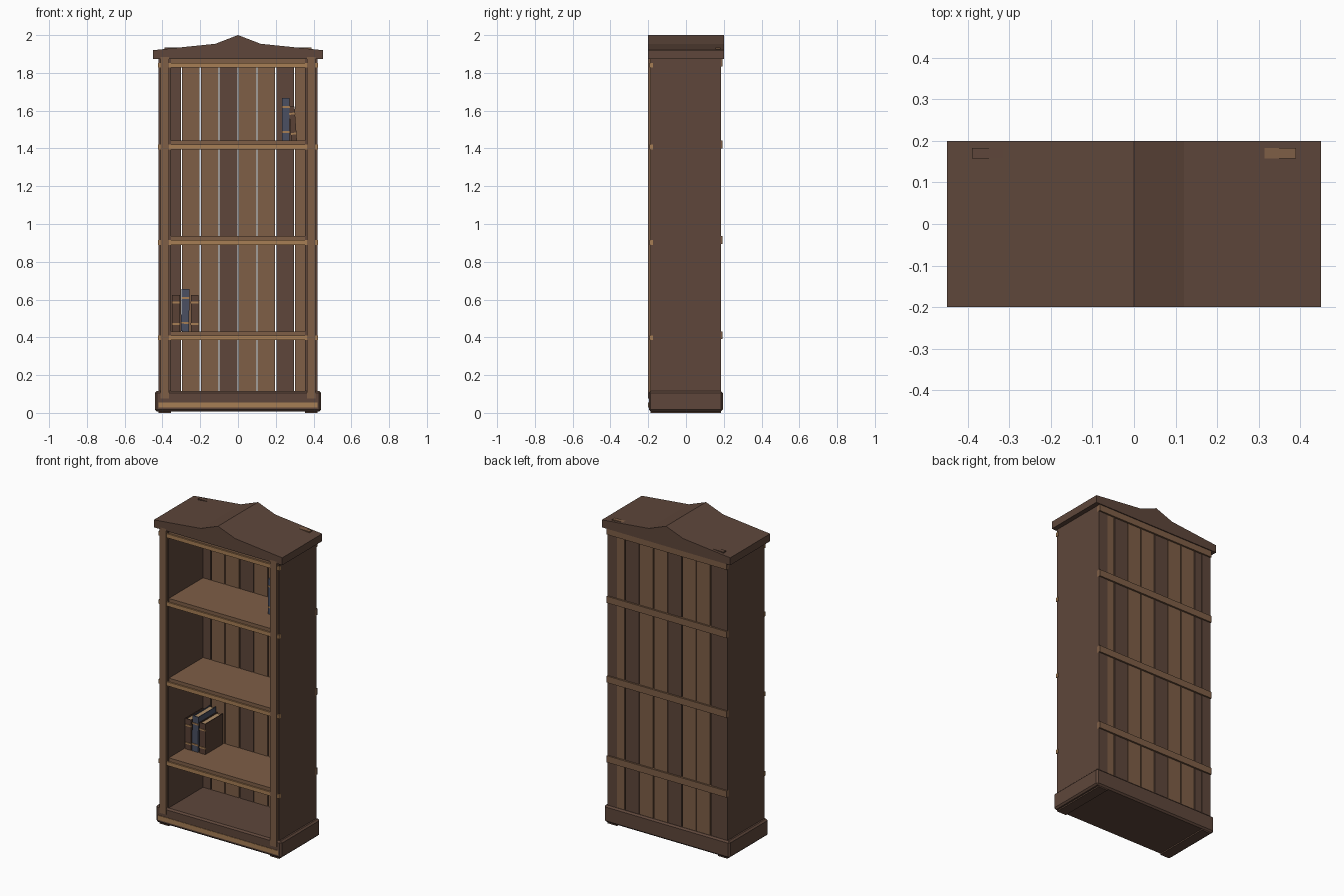
import bpy, bmesh, math
from mathutils import Matrix, Vector

if "Cube" in bpy.data.objects:
    bpy.data.objects.remove(bpy.data.objects["Cube"], do_unlink=True)


def material(name, r, g, b):
    mat = bpy.data.materials.new(name)
    mat.use_nodes = True
    mat.diffuse_color = (r, g, b, 1)
    mat.node_tree.nodes["Principled BSDF"].inputs["Base Color"].default_value = (r, g, b, 1)
    return mat


DARK = material("dark wood", 0.112, 0.062, 0.043)
MID = material("medium wood", 0.209, 0.112, 0.062)
LIGHT = material("light trim wood", 0.39, 0.21, 0.09)
BLUE = material("blue cover", 0.069, 0.08, 0.122)
BROWN = material("brown cover", 0.1, 0.053, 0.035)
PAPER = material("paper", 0.42, 0.27, 0.14)


def finish(name, bm, mats, bevel=0):
    mesh = bpy.data.meshes.new(name)
    bmesh.ops.recalc_face_normals(bm, faces=bm.faces)
    bm.to_mesh(mesh)
    bm.free()
    for mat in mats:
        mesh.materials.append(mat)
    obj = bpy.data.objects.new(name, mesh)
    bpy.context.collection.objects.link(obj)
    if bevel:
        mod = obj.modifiers.new("edge bevel", "BEVEL")
        mod.width = bevel
        mod.segments = 1
    return obj


def add_box(bm, x, y, z, index=0, matrix=Matrix()):
    """Add a box spanning the (low, high) ranges x, y and z."""
    low, high = (Vector(p) for p in zip(x, y, z))
    place = Matrix.Translation((low + high) / 2) @ Matrix.Diagonal((*(high - low), 1))
    verts = bmesh.ops.create_cube(bm, size=1, matrix=matrix @ place)["verts"]
    for face in {f for v in verts for f in v.link_faces}:
        face.material_index = index


def box(name, x, y, z, mat, bevel=0):
    bm = bmesh.new()
    add_box(bm, x, y, z)
    return finish(name, bm, [mat], bevel)


# Plinth with its front trim
box("base", (-0.44, 0.44), (-0.197, 0.195), (0.008, 0.115), DARK, 0.01)
box("base_trim", (-0.42, 0.42), (-0.2, -0.17), (0.028, 0.056), LIGHT)

# Side panels and front posts
for side, s in (("left", 1), ("right", -1)):
    box(side + "_side_panel", sorted((s * 0.355, s * 0.42)), (-0.187, 0.185), (0, 1.9), DARK)
    box(side + "_front_post", sorted((s * 0.365, s * 0.41)), (-0.2, -0.17), (0.075, 1.885), MID)

# Back planks with narrow gaps, ends just piercing the crown
plank_colors = (DARK, MID, MID, DARK, MID, MID, DARK, MID)
for i, mat in enumerate(plank_colors):
    left = -0.4 + i * 0.1
    start, end = max(left + 0.003, -0.39), min(left + 0.097, 0.39)
    box(f"back_plank_{i + 1}", (start, end), (0.157, 0.183), (0.1, 1.934), mat)

# Shelves, each with front trim and a rear batten
for i, top in enumerate((0.432, 0.937, 1.442, 1.875)):
    name = f"shelf_{i + 1}"
    box(name, (-0.36, 0.36), (-0.185, 0.16), (top - 0.04, top), MID)
    box(name + "_front_trim", (-0.423, 0.423), (-0.194, -0.175),
        (top - 0.047, top - 0.022), LIGHT)
    box(name + "_back_batten", (-0.42, 0.42), (0.17, 0.194), (top - 0.042, top), MID)

# Peaked crown extruded front to back
half = [(0.45, 1.873), (0.45, 1.92), (0.12, 1.954)]
profile = half + [(0, 2.0)] + [(-x, z) for x, z in reversed(half)]
bm = bmesh.new()
face = bm.faces.new([bm.verts.new((x, -0.2, z)) for x, z in profile])
extruded = bmesh.ops.extrude_face_region(bm, geom=[face])["geom"]
bmesh.ops.translate(bm, vec=(0, 0.4, 0),
                    verts=[g for g in extruded if isinstance(g, bmesh.types.BMVert)])
finish("crown", bm, [DARK])


def book(name, x, z, width, height, cover, lean=0):
    """A book standing at x, z with its spine to the front."""
    place = Matrix.Translation((x, -0.03, z)) @ Matrix.Rotation(math.radians(lean), 4, "Y")
    w, depth, board = width / 2, 0.175, 0.005
    bm = bmesh.new()
    add_box(bm, (-w, w), (0, board), (0, height), 0, place)
    for s in (-1, 1):
        add_box(bm, sorted((s * w, s * (w - board))), (board, depth), (0, height), 0, place)
    add_box(bm, (board - w, w - board), (board, depth - 0.006),
            (0.005, height - 0.006), 1, place)
    for level in (0.2, 0.79):
        add_box(bm, (-w - 0.001, w + 0.001), (-0.003, 0.004),
                (height * level - 0.005, height * level + 0.005), 2, place)
    finish(name, bm, [cover, PAPER, LIGHT])


# Books on the lower and upper shelves
book("lower_book_left", -0.328, 0.432, 0.042, 0.193, BROWN)
book("lower_book_middle", -0.281, 0.432, 0.042, 0.224, BLUE, 1)
book("lower_book_right", -0.229, 0.432, 0.042, 0.193, BROWN)
book("upper_book_left", 0.253, 1.442, 0.04, 0.224, BLUE)
book("upper_book_right", 0.297, 1.442, 0.03, 0.18, BROWN, -4)
